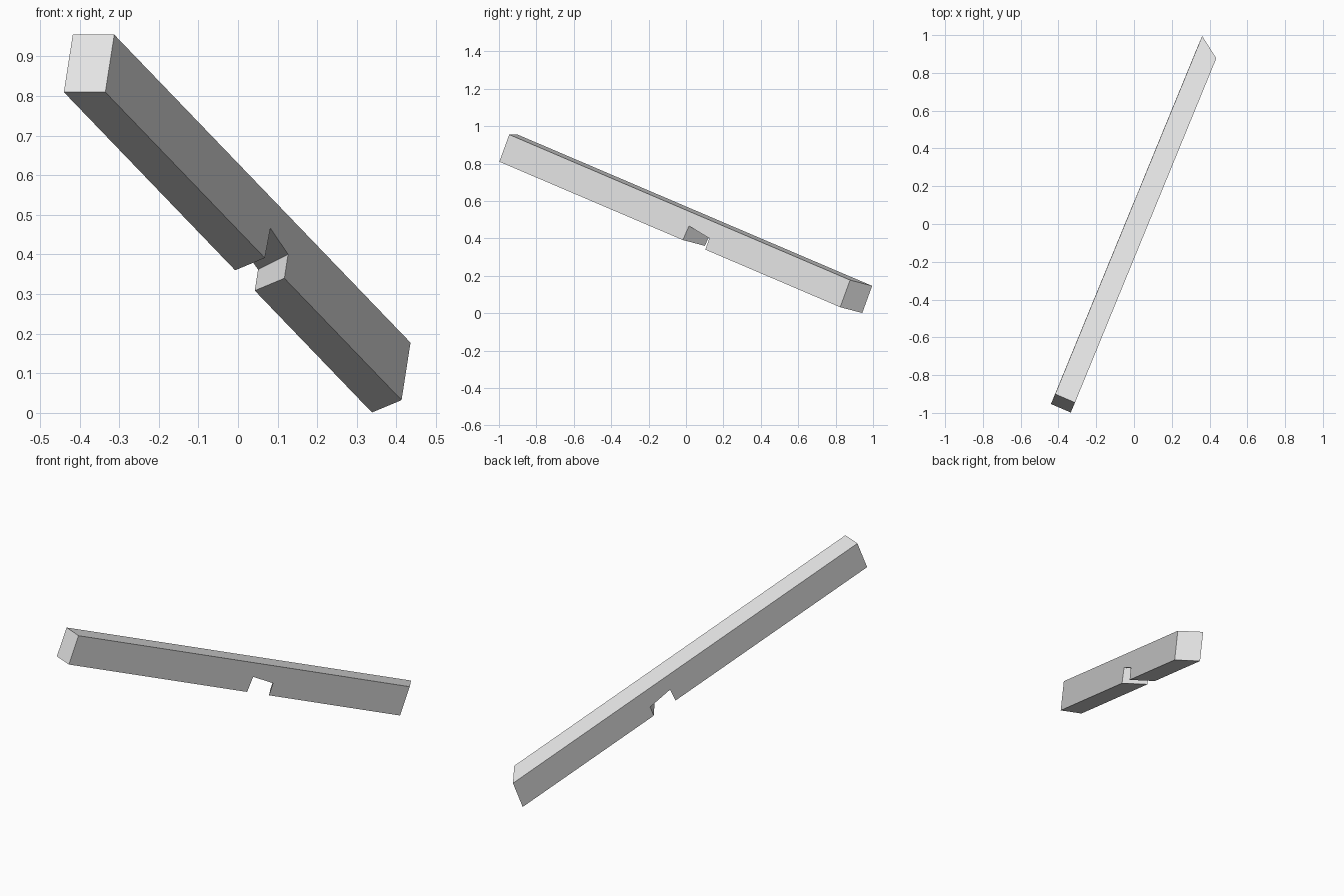
import bpy
import bmesh
from mathutils import Vector

cube = bpy.data.objects.get("Cube")
if cube:
    bpy.data.objects.remove(cube, do_unlink=True)

# One plain grey
grey = bpy.data.materials.new("light grey")
grey.use_nodes = True
colour = (0.8, 0.8, 0.8, 1)
grey.diffuse_color = colour
grey.node_tree.nodes["Principled BSDF"].inputs["Base Color"].default_value = colour

# Beam axes: along its length, across its width and up its height
along = Vector((0.353, 0.860, -0.367)).normalized()
across = Vector((0.105, -0.045, 0)).normalized()
up = across.cross(along).normalized()
start = Vector((-0.335, -0.998, 0.81))   # lower right corner of the raised end
width, height, length = 0.114, 0.156, 2.118
notch_start, notch_end = 1.14, 1.28
skew = 0.085                             # mitre of the notch and the low end


def side_outline(side, shift, drop):
    """Beam side with a notch in its lower edge."""
    outline = [
        (0, 0),
        (notch_start + shift, 0),
        (notch_start + shift + 0.006, 0.083 - drop),
        (notch_end + shift, 0.065 - drop),
        (notch_end + shift, 0),
        (length + shift, 0),
        (length + shift, height),
        (0, height),
    ]
    return [start + along * a + up * h - across * side for a, h in outline]


# Notched beam: two matching sides joined by a strip of faces
bm = bmesh.new()
right = [bm.verts.new(p) for p in side_outline(0, 0, 0)]
left = [bm.verts.new(p) for p in side_outline(width, skew, 0.008)]
bm.faces.new(right)
bm.faces.new(left[::-1])
for i in range(len(right)):
    j = (i + 1) % len(right)
    bm.faces.new((right[j], right[i], left[i], left[j]))

# The raised end is cut square
bm.verts.ensure_lookup_table()
bmesh.ops.recalc_face_normals(bm, faces=bm.faces)

mesh = bpy.data.meshes.new("notched_beam")
bm.to_mesh(mesh)
bm.free()
mesh.materials.append(grey)
beam = bpy.data.objects.new("notched_beam", mesh)
bpy.context.collection.objects.link(beam)
